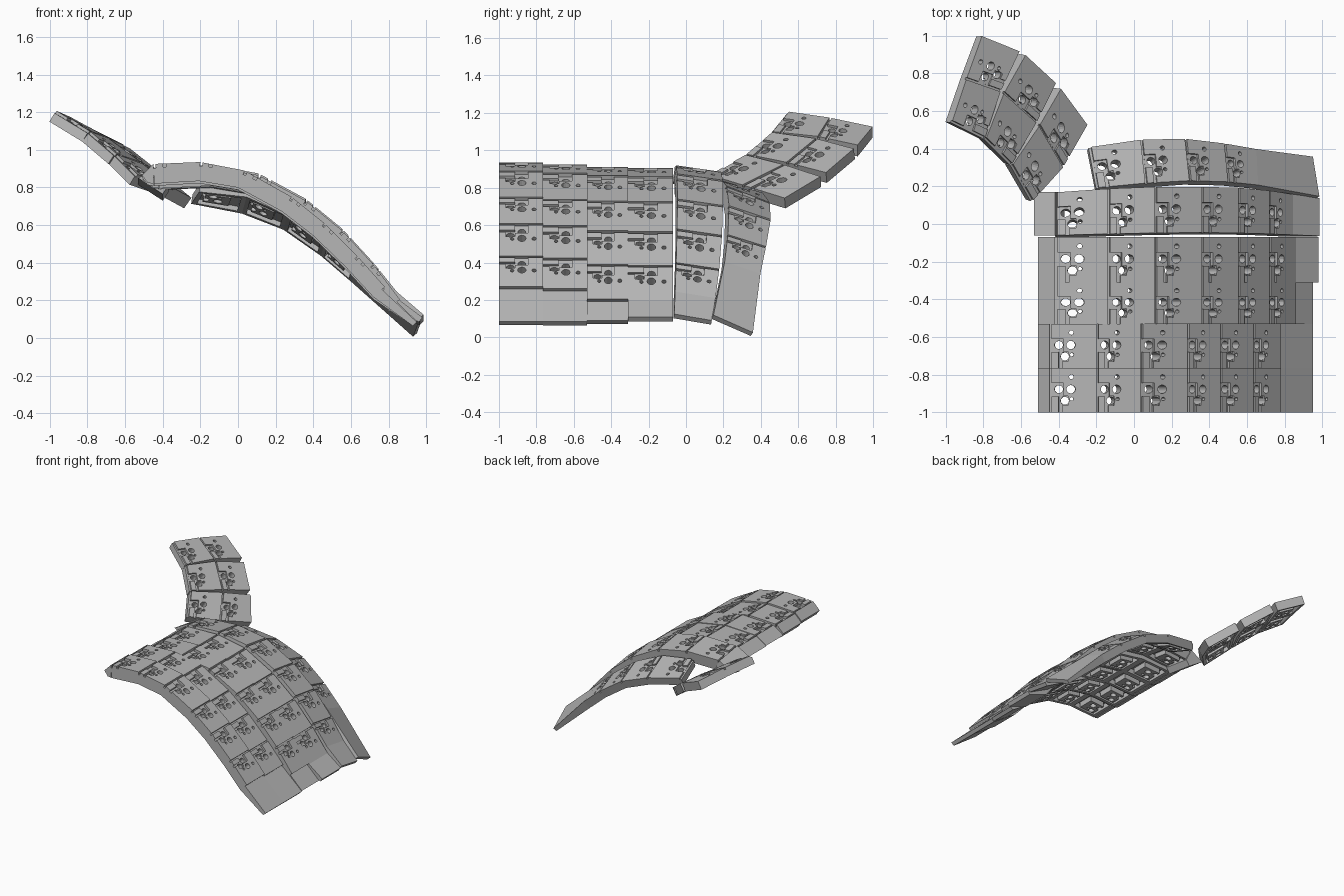
import bpy, bmesh
from mathutils import Vector, Matrix

cube = bpy.data.objects.get("Cube")
if cube:
    bpy.data.objects.remove(cube, do_unlink=True)

grey = bpy.data.materials.new("plain_grey")
grey.use_nodes = True
grey.diffuse_color = (0.47, 0.47, 0.47, 1)
grey.node_tree.nodes["Principled BSDF"].inputs["Base Color"].default_value = (0.47, 0.47, 0.47, 1)


def link(name, mesh):
    ob = bpy.data.objects.new(name, mesh)
    bpy.context.scene.collection.objects.link(ob)
    return ob


def box(name, lo, hi):
    bm = bmesh.new()
    bmesh.ops.create_cube(bm, size=1)
    lo, hi = Vector(lo), Vector(hi)
    for v in bm.verts:
        v.co = Vector(((lo + hi)[i] / 2 + v.co[i] * (hi - lo)[i] for i in range(3)))
    mesh = bpy.data.meshes.new(name)
    bm.to_mesh(mesh)
    bm.free()
    return link(name, mesh)


def cylinder(name, u, v, r):
    bm = bmesh.new()
    bmesh.ops.create_cone(bm, cap_ends=True, segments=16, radius1=r, radius2=r,
                          depth=3, matrix=Matrix.Translation((u, v, 0)))
    mesh = bpy.data.meshes.new(name)
    bm.to_mesh(mesh)
    bm.free()
    return link(name, mesh)


def template_tile():
    """Unit tile: top at w = 0, underside at w = -1, with holes, grooves and pocket."""
    body = box("tile_template", (0, 0, -1), (1, 1, 0))
    cutters = [
        # seam groove and the stepped recess round the holes
        box("cut", (-.1, -.1, -.22), (.05, 1.1, 1)),
        box("cut", (.04, .36, -.2), (.3, .66, 1)),
        box("cut", (.2, -.1, -.17), (.27, .4, 1)),
        box("cut", (.26, .15, -.12), (.4, .37, 1)),
        # frame-shaped pocket in the underside
        box("cut", (.1, .1, -2), (.18, .9, -.6)),
        box("cut", (.7, .1, -2), (.9, .9, -.6)),
        box("cut", (.17, .1, -2), (.71, .17, -.6)),
        box("cut", (.17, .7, -2), (.71, .9, -.6)),
    ]
    for u, v, r in [(.2, .52, .09), (.46, .52, .095), (.33, .26, .09),
                    (.48, .3, .04), (.47, .8, .05)]:
        cutters.append(cylinder("cut", u, v, r))
    for c in cutters:
        c.hide_render = True
        mod = body.modifiers.new("cut", "BOOLEAN")
        mod.operation = "DIFFERENCE"
        mod.solver = "EXACT"
        mod.object = c
    dg = bpy.context.evaluated_depsgraph_get()
    mesh = bpy.data.meshes.new_from_object(body.evaluated_get(dg))
    for ob in cutters + [body]:
        bpy.data.objects.remove(ob, do_unlink=True)
    return mesh


def plain_block():
    ob = box("plain", (0, 0, -1), (1, 1, 0))
    mesh = ob.data
    bpy.data.objects.remove(ob, do_unlink=True)
    return mesh


def fit(name, template, top, low, gap=0.0):
    """Warp a unit template into eight corners (order: 00, 10, 11, 01)."""
    mesh = template.copy()

    def blend(c, u, v):
        return (c[0] * (1 - u) + c[1] * u) * (1 - v) + (c[3] * (1 - u) + c[2] * u) * v
    for vert in mesh.vertices:
        u, v, w = vert.co
        v = gap + v * (1 - 2 * gap)
        vert.co = blend(top, u, v) * (1 + w) - blend(low, u, v) * w
    mesh.materials.clear()
    mesh.materials.append(grey)
    return link(name, mesh)


tile, plain = template_tile(), plain_block()


def strip(name, front, back, thick, tip=None, step=0.0, thin=0.0, gap=0.0):
    """A row of tiles between two edge lines, thinning along its length; with tip,
    the last one is a tapering apron that starts a step below its neighbour."""
    f, b = [Vector(p) for p in front], [Vector(p) for p in back]
    n = len(f)

    def under(line, i):
        t = line[min(i + 1, n - 1)] - line[max(i - 1, 0)]
        d = tip if tip and i == n - 1 else thick * (1 - thin * i / n)
        return line[i] - t.cross(b[i] - f[i]).normalized() * d
    fl, bl = [under(f, i) for i in range(n)], [under(b, i) for i in range(n)]
    for i in range(n - 1):
        low = (fl[i], fl[i + 1], bl[i + 1], bl[i])
        if tip and i == n - 2:
            top = (f[i].lerp(fl[i], step), f[i + 1], b[i + 1], b[i].lerp(bl[i], step))
            fit(name + "_apron", plain, top, low, gap)
        else:
            top = (f[i], f[i + 1], b[i + 1], b[i])
            fit("%s_tile_%d" % (name, i + 1), tile, top, low, gap)


def side_rail(name, a, b, out, foot, inner_foot):
    """Slanted rail closing the right-hand end of a row."""
    a, b = Vector(a), Vector(b)
    o, p, q = Vector((-out, 0, -.06)), Vector(foot), Vector(inner_foot)
    fit(name, plain, (a + o, a, b, b + o), (a + p, a + q, b + q, b + p))


# Four straight rows
outer = [(-.45, .925), (-.2, .935), (.035, .89), (.285, .75), (.46, .61), (.635, .435), (.78, .272)]
inner = [(-.42, .90), (-.14, .91), (.11, .865), (.36, .73), (.555, .57), (.72, .39), (.86, .205)]
rows = [(-1, -.765, outer, 0, (.95, .085), .25), (-.765, -.53, outer, -.012, (.95, .085), .2),
        (-.53, -.31, inner, 0, (.95, .09), .25), (-.31, -.07, inner, -.005, (.98, .11), 0)]
for k, (y0, y1, prof, dz, end, step) in enumerate(rows):
    pts = [(x, z + dz) for x, z in prof] + [end]
    front, back = [[(x, y, z) for x, z in pts] for y in (y0, y1)]
    name = "row_%d" % (k + 1)
    strip(name, front, back, .105, .03, step, thin=.3)
    side_rail(name + "_rail", front[0], back[0], .51 + front[0][0], (-.03, 0, -.1), (0, 0, -.105))

# Fifth row, dipping slightly to the back
front_y = [-.062, -.055, -.05, -.048, -.05, -.055, -.06, -.065]
back_y = [.17, .19, .2, .2, .195, .18, .16, .14]
profile = inner[:-1] + [(.845, .235), (.985, .115)]
front = [(x, y, z + .01) for (x, z), y in zip(profile, front_y)]
back = [(x, y, z - .025) for (x, z), y in zip(profile, back_y)]
strip("row_5", front, back, .09, .03, thin=.2, gap=.01)
side_rail("row_5_rail", front[0], back[0], .11, (.02, 0, -.145), (.05, 0, -.1))

# Sixth row, steeper
strip("row_6",
      [(-.2, .19, .84), (.06, .215, .81), (.295, .228, .705), (.5, .222, .55), (.66, .205, .405), (.985, .145, .12)],
      [(-.24, .41, .775), (.035, .45, .72), (.27, .455, .63), (.48, .43, .485), (.65, .4, .34), (.95, .36, .025)],
      .066, .03, gap=.01)

# Raised wing: three fanned rows of two tiles, each running from near to far edge
edge = [(-.97, .54, 1.21), (-.79, .45, 1.10), (-.65, .31, .98), (-.54, .115, .87)]
middle = [(-.9, .77, 1.18), (-.7, .7, 1.07), (-.51, .53, .93), (-.37, .29, .81)]
far = [(-.825, 1.005, 1.135), (-.59, .91, 1.02), (-.4, .735, .87), (-.235, .51, .735)]
lines = [[Vector(p) for p in line] for line in (edge, middle, far)]
for k in range(3):
    front, back = [], []
    for j, line in enumerate(lines):
        # the gap between neighbours widens towards the far edge
        g = .015 + .03 * j
        front.append(line[k + 1].lerp(line[k], g))
        back.append(line[k].lerp(line[k + 1], g))
    strip("wing_row_%d" % (k + 1), front, back, .068)
